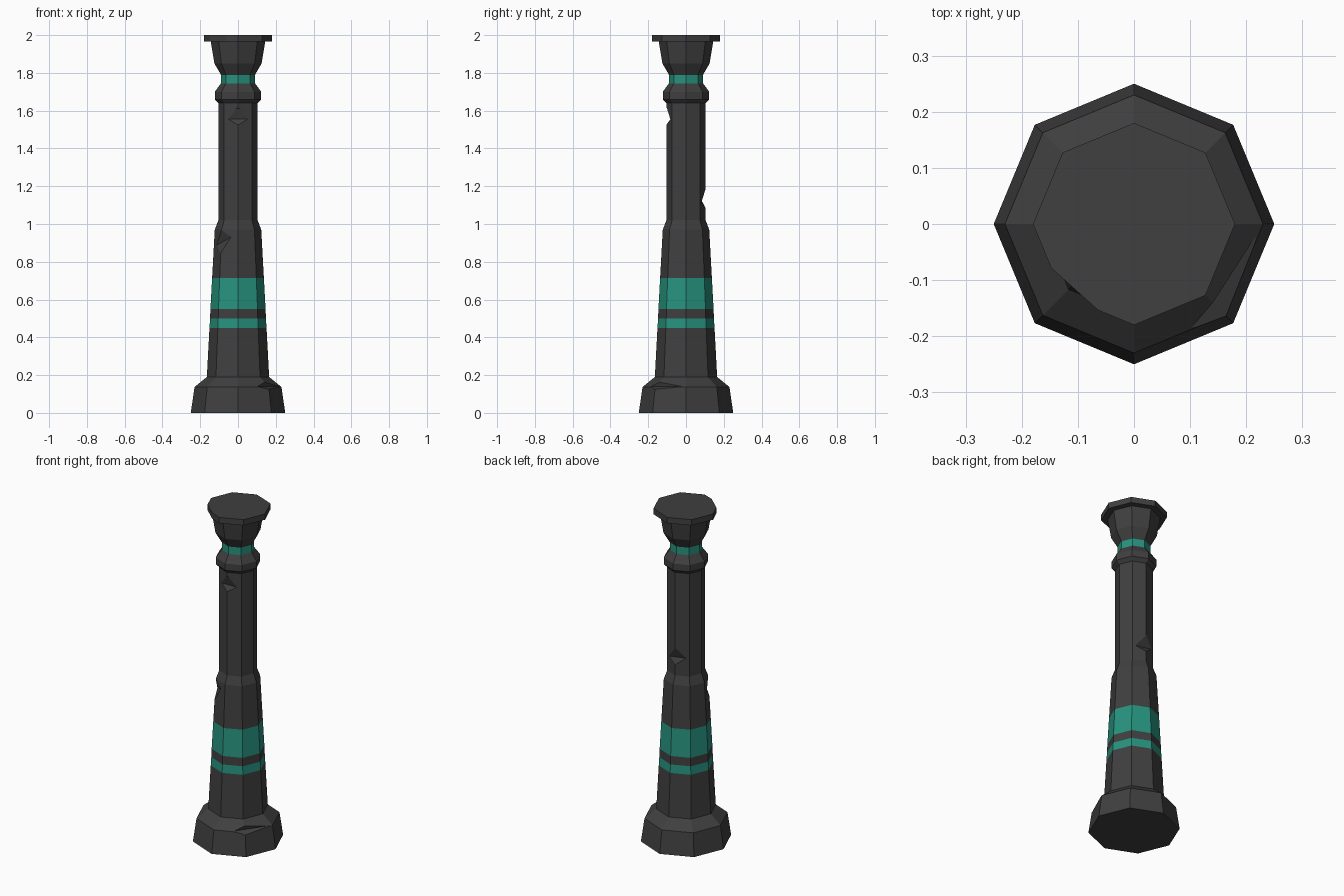
import bpy, bmesh
from math import cos, sin, radians, pi

if "Cube" in bpy.data.objects:
    bpy.data.objects.remove(bpy.data.objects["Cube"])

SIDES = 8


def material(name, rgb):
    m = bpy.data.materials.new(name)
    m.diffuse_color = (*rgb, 1)
    m.use_nodes = True
    m.node_tree.nodes["Principled BSDF"].inputs["Base Color"].default_value = m.diffuse_color
    return m


def new_object(name, bm):
    bmesh.ops.recalc_face_normals(bm, faces=bm.faces)
    me = bpy.data.meshes.new(name)
    bm.to_mesh(me)
    bm.free()
    ob = bpy.data.objects.new(name, me)
    bpy.context.collection.objects.link(ob)
    return ob


def lathe(name, profile):
    """Eight-sided turned solid; each entry is radius, height, material of the strip above."""
    bm = bmesh.new()
    rings = [[bm.verts.new((r * cos(2 * pi * i / SIDES), r * sin(2 * pi * i / SIDES), z))
              for i in range(SIDES)] for r, z, _ in profile]
    for k in range(len(rings) - 1):
        a, b = rings[k], rings[k + 1]
        for i in range(SIDES):
            j = (i + 1) % SIDES
            bm.faces.new((a[i], a[j], b[j], b[i])).material_index = profile[k][2]
    bm.faces.new(rings[0][::-1])
    bm.faces.new(rings[-1])
    return new_object(name, bm)


def chip(target, name, angle, section, tilt=0.0):
    """Cut a wedge; section is (radius, z) points, swept sideways and tilted."""
    a = radians(angle)
    bm = bmesh.new()
    ends = []
    for t in (-0.3, 0.3):
        ends.append([bm.verts.new((r * cos(a) - t * sin(a), r * sin(a) + t * cos(a), z + t * tilt))
                     for r, z in section])
    n = len(section)
    bm.faces.new(ends[0])
    bm.faces.new(ends[1][::-1])
    for i in range(n):
        j = (i + 1) % n
        bm.faces.new((ends[0][i], ends[0][j], ends[1][j], ends[1][i]))
    cutter = new_object(name, bm)
    cutter.hide_render = True
    mod = target.modifiers.new(name, 'BOOLEAN')
    mod.operation = 'DIFFERENCE'
    mod.solver = 'EXACT'
    mod.object = cutter
    bpy.context.view_layer.objects.active = target
    bpy.ops.object.modifier_apply(modifier=name)
    bpy.data.objects.remove(cutter)


# Column: pedestal, tapered lower shaft with bands, upper shaft, collar, capital
column = lathe("column", [
    (0.25, 0.0, 0), (0.23, 0.137, 0), (0.165, 0.19, 0),
    (0.151, 0.45, 1), (0.148, 0.50, 0), (0.146, 0.55, 1), (0.137, 0.715, 0),
    (0.123, 0.97, 0), (0.104, 1.02, 0), (0.104, 1.64, 0),
    (0.123, 1.66, 0), (0.123, 1.70, 0), (0.09, 1.745, 1), (0.09, 1.79, 0),
    (0.125, 1.85, 0), (0.144, 1.965, 0), (0.18, 1.965, 0), (0.18, 2.0, 0)])
column.data.materials.append(material("dark_stone", (0.05, 0.05, 0.05)))
column.data.materials.append(material("teal_band", (0.02, 0.29, 0.21)))

# Worn chips on the corners
chip(column, "front_chip", -90, [(0.083, 1.555), (0.12, 1.50), (0.12, 1.66 - 0.02), (0.10, 1.61)])
chip(column, "back_chip", 90, [(0.08, 1.12), (0.12, 1.06), (0.12, 1.23)], 0.15)
chip(column, "shaft_chip", -135, [(0.104, 0.91), (0.16, 0.77), (0.16, 1.08)], 0.4)
chip(column, "pedestal_chip", -35, [(0.19, 0.14), (0.30, 0.095), (0.30, 0.20), (0.20, 0.18)])
chip(column, "cap_chip", -132, [(0.157, 1.9), (0.25, 1.9), (0.25, 2.1), (0.157, 2.1)])
